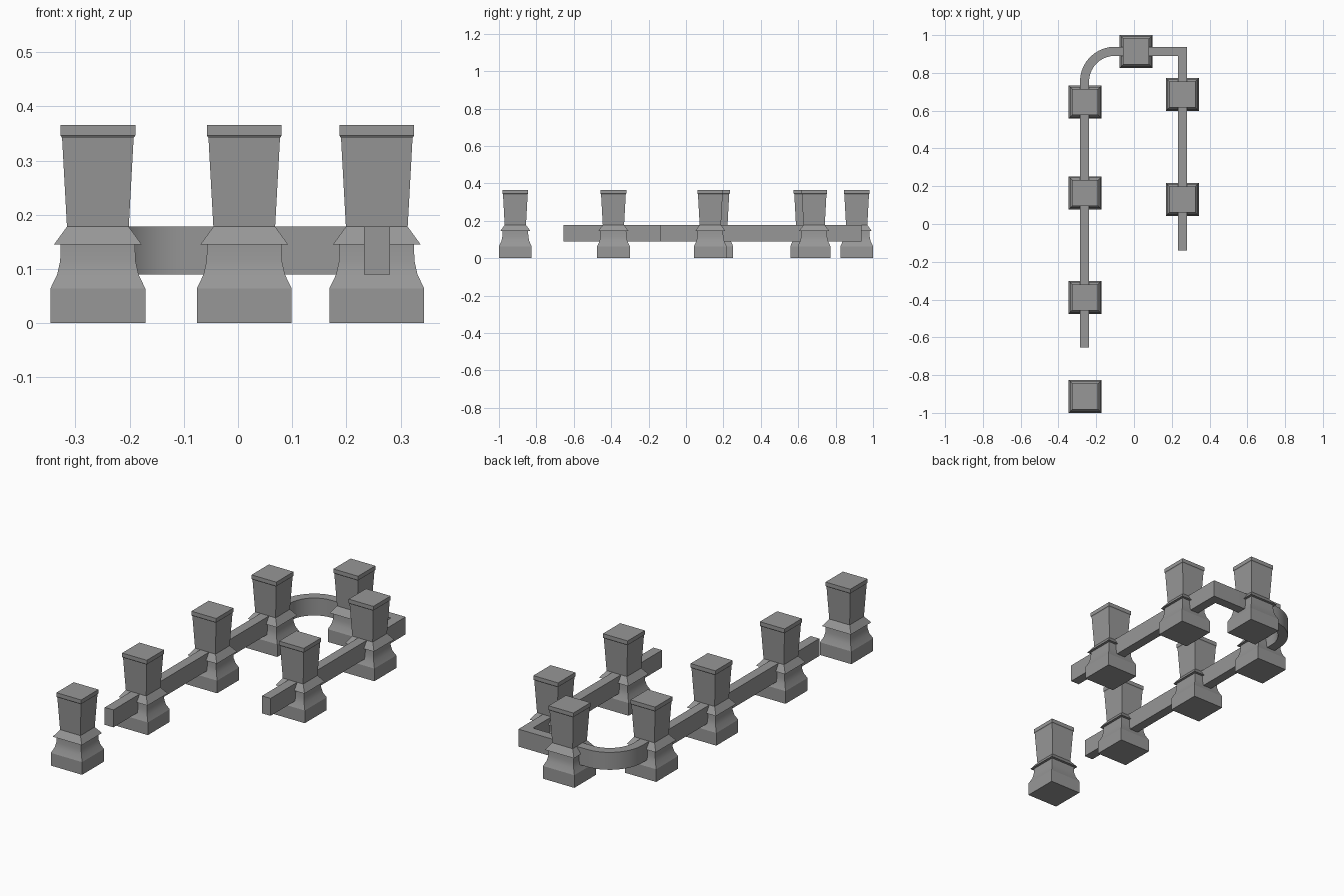
import bpy, bmesh, math
from mathutils import Vector

if "Cube" in bpy.data.objects:
    bpy.data.objects.remove(bpy.data.objects["Cube"], do_unlink=True)

stone = bpy.data.materials.new("grey stone")
stone.use_nodes = True
GREY = (0.31, 0.31, 0.31, 1)
stone.diffuse_color = GREY
stone.node_tree.nodes["Principled BSDF"].inputs["Base Color"].default_value = GREY


def finish(name, bm):
    bmesh.ops.recalc_face_normals(bm, faces=bm.faces)
    mesh = bpy.data.meshes.new(name)
    bm.to_mesh(mesh)
    bm.free()
    mesh.materials.append(stone)
    obj = bpy.data.objects.new(name, mesh)
    bpy.context.collection.objects.link(obj)
    bpy.ops.object.select_all(action='DESELECT')
    obj.select_set(True)
    bpy.context.view_layer.objects.active = obj
    bpy.ops.object.shade_smooth_by_angle(angle=math.radians(22))
    return obj


def loft(name, rings):
    """Skin a row of four-cornered rings and close both ends."""
    bm = bmesh.new()
    loops = [[bm.verts.new(p) for p in ring] for ring in rings]
    for a, b in zip(loops, loops[1:]):
        for i in range(4):
            j = (i + 1) % 4
            bm.faces.new((a[i], a[j], b[j], b[i]))
    bm.faces.new(loops[0])
    bm.faces.new(loops[-1])
    return finish(name, bm)


# Square post: plinth, curved neck, flared collar, tapered shaft, cap
PROFILE = [(0.0875, 0), (0.0875, 0.064), (0.075, 0.09), (0.0695, 0.115),
           (0.0685, 0.145), (0.081, 0.145), (0.057, 0.178),
           (0.066, 0.342), (0.069, 0.346), (0.069, 0.366)]
CORNERS = [(-1, -1), (1, -1), (1, 1), (-1, 1)]
rings = [[(sx * r, sy * r, z) for sx, sy in CORNERS] for r, z in PROFILE]

LEFT, RIGHT, BACK = 0.256, -0.2585, 0.914
POSTS = [(RIGHT, -0.9125), (RIGHT, -0.388), (RIGHT, 0.165), (RIGHT, 0.645),
         (0.0115, 0.9125), (LEFT, 0.685), (LEFT, 0.13)]
first = loft("post_1", rings)
first.location = (*POSTS[0], 0)
for n, (x, y) in enumerate(POSTS[1:], 2):
    post = bpy.data.objects.new(f"post_{n}", first.data)
    post.location = (x, y, 0)
    bpy.context.collection.objects.link(post)

# Rail: straight run, rounded corner, back run, square corner, straight run
R, STEPS = 0.16, 10
RAIL_X = -0.262
path = [Vector((RAIL_X, -0.655))]
for i in range(STEPS + 1):
    a = math.pi - i / STEPS * math.pi / 2
    path.append(Vector((RAIL_X + R + R * math.cos(a), BACK - R + R * math.sin(a))))
path += [Vector((LEFT, BACK)), Vector((LEFT, -0.14))]

HALF, LOW, HIGH = 0.024, 0.09, 0.178
rings = []
for i, p in enumerate(path):
    before = (p - path[i - 1]).normalized() if i else None
    after = (path[i + 1] - p).normalized() if i + 1 < len(path) else before
    before = before or after
    mean = (before + after).normalized()
    side = Vector((-mean.y, mean.x)) * HALF / mean.dot(after)
    rings.append([(*(p + side), LOW), (*(p - side), LOW),
                  (*(p - side), HIGH), (*(p + side), HIGH)])
loft("rail", rings)
